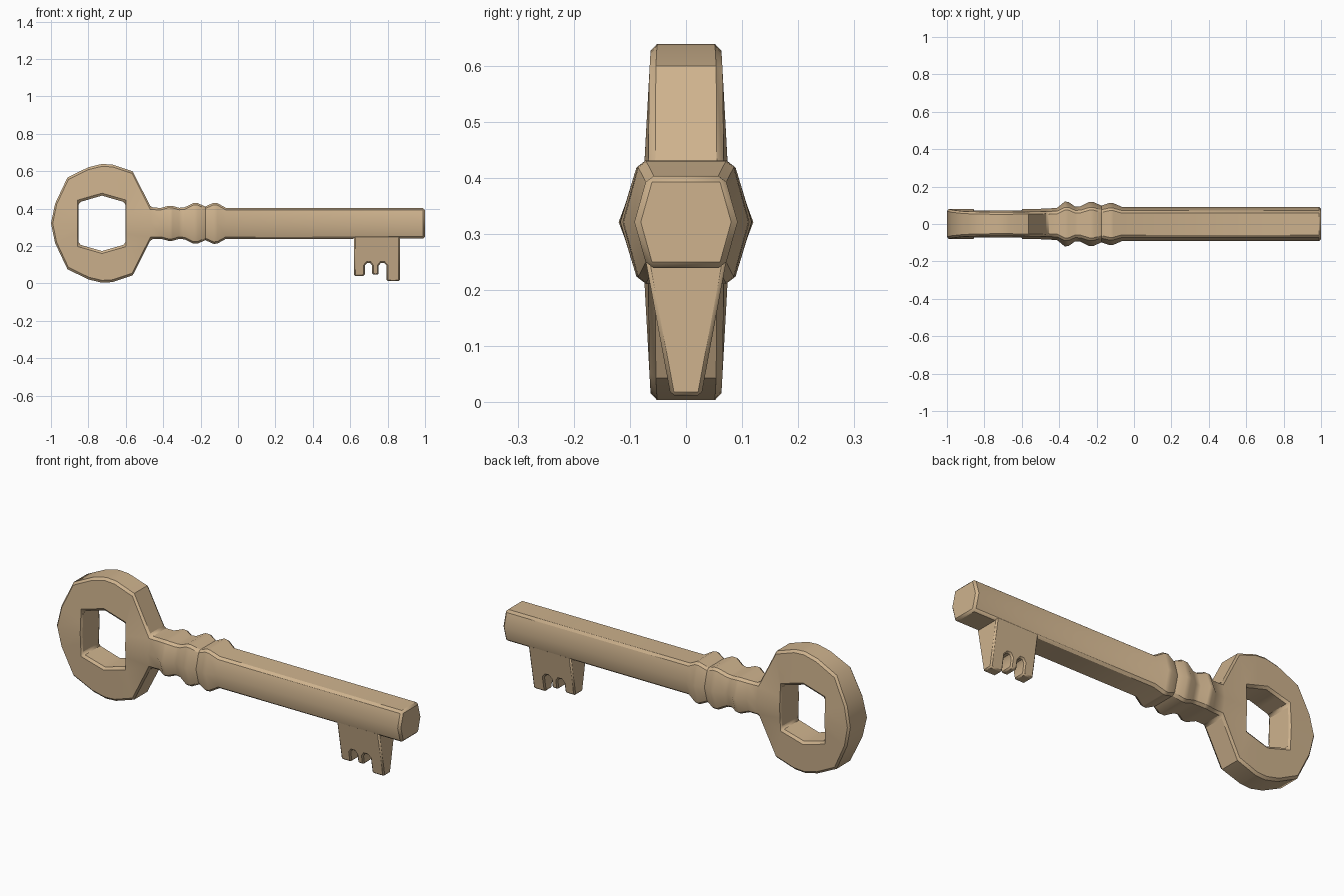
import bpy, bmesh
from math import radians

if "Cube" in bpy.data.objects:
    bpy.data.objects.remove(bpy.data.objects["Cube"])

ZC = 0.3215  # height of the key's axis

mat = bpy.data.materials.new("tan_metal")
mat.diffuse_color = (0.62, 0.45, 0.27, 1)
mat.use_nodes = True
mat.node_tree.nodes["Principled BSDF"].inputs["Base Color"].default_value = mat.diffuse_color


def finish(bm, name, width, limit):
    """Turn a bmesh into a chamfered, softly shaded object."""
    bmesh.ops.remove_doubles(bm, verts=bm.verts, dist=1e-4)
    bmesh.ops.recalc_face_normals(bm, faces=bm.faces)
    mesh = bpy.data.meshes.new(name)
    bm.to_mesh(mesh)
    bm.free()
    mesh.materials.append(mat)
    ob = bpy.data.objects.new(name, mesh)
    bpy.context.collection.objects.link(ob)
    bev = ob.modifiers.new("chamfer", 'BEVEL')
    bev.width, bev.segments = width, 1
    bev.limit_method, bev.angle_limit = 'ANGLE', radians(limit)
    bev.use_clamp_overlap = False
    bpy.ops.object.select_all(action='DESELECT')
    ob.select_set(True)
    bpy.context.view_layer.objects.active = ob
    bpy.ops.object.shade_smooth_by_angle(angle=radians(40))
    return ob


def full_loop(half):
    """Mirror an upper half outline (x, height above axis) to a closed loop."""
    return half + [(x, -h) for x, h in reversed(half[1:-1])]


bm = bmesh.new()

# Bow: upper halves of the outer outline and of the hexagonal hole
outer = full_loop([(-1, 0), (-.978, .105), (-.912, .245), (-.80, .3), (-.727, .3175),
                   (-.67, .314), (-.563, .278), (-.465, .084), (-.465, 0)])
inner = full_loop([(-.852, 0), (-.852, .055), (-.852, .112), (-.79, .13), (-.727, .148),
                   (-.665, .13), (-.602, .112), (-.602, .055), (-.602, 0)])


def thickness(x, h):
    if x == -.465:                      # neck meets the hexagonal shaft
        return .082 if h == 0 else .066
    return .080 - .055 * abs(h)


def layer(loop, side):
    return [bm.verts.new((x, side * thickness(x, h), ZC + h)) for x, h in loop]


of, ob_, inf, inb = layer(outer, -1), layer(outer, 1), layer(inner, -1), layer(inner, 1)
n = len(outer)
for i in range(n):
    j = (i + 1) % n
    bm.faces.new((of[i], of[j], inf[j], inf[i]))
    bm.faces.new((ob_[i], ob_[j], inb[j], inb[i]))
    bm.faces.new((inf[i], inf[j], inb[j], inb[i]))
    if i not in (7, 8):                 # left open for the shaft
        bm.faces.new((of[i], of[j], ob_[j], ob_[i]))

# Shaft and collars: hexagonal sections (x, half height, half width, flat half width)
sections = [(-.465, .084, .082, .066), (-.41, .083, .087, .066), (-.37, .094, .12, .085),
            (-.35, .093, .118, .085), (-.315, .083, .093, .070), (-.285, .086, .095, .071),
            (-.24, .108, .118, .085), (-.215, .108, .117, .085), (-.175, .090, .098, .073),
            (-.13, .110, .113, .083), (-.11, .108, .111, .082), (-.065, .083, .092, .069),
            (1, .082, .092, .069)]
prev = None
for x, hz, hy, f in sections:
    ring = [bm.verts.new((x, y, ZC + z)) for y, z in
            ((f, hz), (hy, 0), (f, -hz), (-f, -hz), (-hy, 0), (-f, hz))]
    if prev:
        for i in range(6):
            bm.faces.new((prev[i], prev[i - 1], ring[i - 1], ring[i]))
    prev = ring
bm.faces.new(prev)
finish(bm, "bow_and_shaft", .011, 52)

# Bit: notched wedge, narrowing downwards
outline = [(.62, .265), (.62, .04), (.678, .04), (.678, .095), (.69, .11), (.706, .11),
           (.717, .095), (.717, .047), (.752, .047), (.752, .095), (.764, .11), (.781, .11),
           (.795, .095), (.795, .012), (.865, .012), (.865, .265)]
bm = bmesh.new()
front, back = ([bm.verts.new((x, s * (.027 + .185 * (z - .01)), z)) for x, z in outline]
               for s in (-1, 1))
bm.faces.new(front)
bm.faces.new(back)
for i in range(len(outline)):
    bm.faces.new((front[i - 1], front[i], back[i], back[i - 1]))
finish(bm, "bit", .007, 60)
